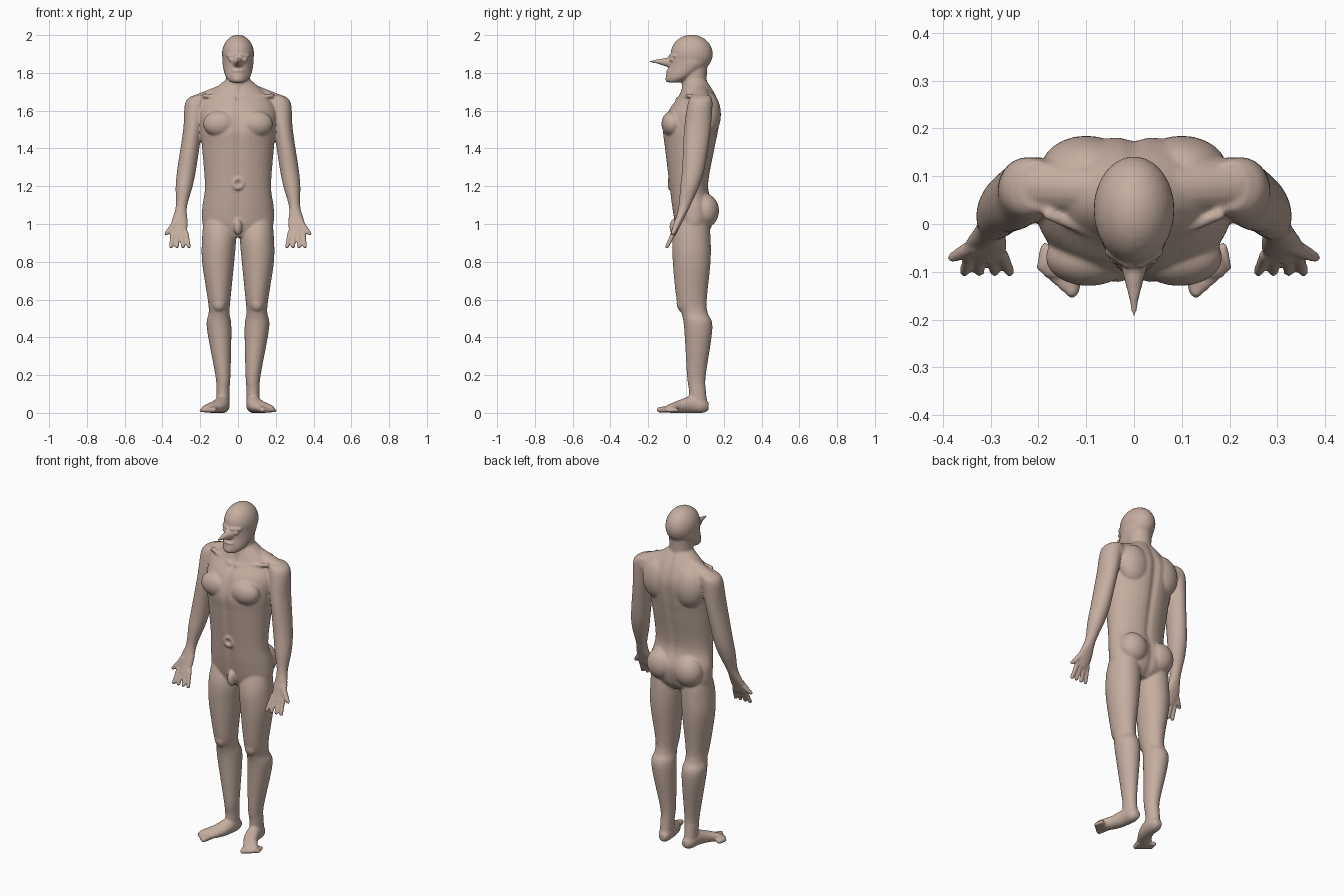
import bpy, bmesh, math
from mathutils import Matrix, Vector

if "Cube" in bpy.data.objects:
    bpy.data.objects.remove(bpy.data.objects["Cube"])

bm = bmesh.new()


def spline(rows, steps=6):
    """Smooth the key sections into closely spaced ones."""
    rows = [Vector(row) for row in rows]
    padded = [rows[0]] + rows + [rows[-1]]
    smooth = []
    for before, start, end, after in zip(padded, padded[1:], padded[2:], padded[3:]):
        tangent_in = (end - before) / 2
        tangent_out = (after - start) / 2
        for step in range(steps):
            t = step / steps
            ease = t * t * (3 - 2 * t)
            smooth.append(start.lerp(end, ease)
                          + tangent_in * t * (1 - t) ** 2
                          - tangent_out * t * t * (1 - t))
    return smooth + [rows[-1]]


def loft(rows, lengthwise=False, groove=0, taper=0, sides=40):
    """Each row is a position along the axis, a centre pair and a radius pair."""
    rings = []
    for along, centre_u, centre_v, radius_u, radius_v in spline(rows):
        ring = []
        for k in range(sides):
            angle = math.tau * k / sides
            u, v = math.cos(angle), math.sin(angle)
            # dent the front and back along the middle line
            v *= 1 - groove * math.exp(-(u / 0.12) ** 2)
            u *= 1 + taper * v
            across = centre_u + radius_u * u
            other = centre_v + radius_v * v
            point = (across, along, other) if lengthwise else (across, other, along)
            ring.append(bm.verts.new(point))
        rings.append(ring)
    for lower, upper in zip(rings, rings[1:]):
        for k in range(sides):
            n = (k + 1) % sides
            bm.faces.new((lower[k], lower[n], upper[n], upper[k]))
    bm.faces.new(rings[0])
    bm.faces.new(rings[-1])


def blob(centre, radii):
    matrix = Matrix.Translation(centre) @ Matrix.Diagonal((*radii, 1))
    bmesh.ops.create_uvsphere(bm, u_segments=24, v_segments=16, radius=1, matrix=matrix)


def rod(start, end, start_radius, end_radius):
    """Round-ended tapered rod, for fingers, toes and the nose."""
    start, end = Vector(start), Vector(end)
    direction = end - start
    turn = direction.to_track_quat("Z", "Y").to_matrix().to_4x4()
    bmesh.ops.create_cone(bm, cap_ends=True, segments=16, radius1=start_radius,
                          radius2=end_radius, depth=direction.length,
                          matrix=Matrix.Translation((start + end) / 2) @ turn)
    blob(start, [start_radius] * 3)
    blob(end, [end_radius] * 3)


def fan(count, first_base, last_base, first_tip, last_tip, first_radius, last_radius):
    """Evenly spread digits between the first and the last one."""
    for i in range(count):
        t = i / (count - 1)
        radius = first_radius + (last_radius - first_radius) * t
        base = Vector(first_base).lerp(Vector(last_base), t)
        tip = Vector(first_tip).lerp(Vector(last_tip), t)
        rod(base, tip, radius * 1.1, radius * 0.9)


# Left leg
loft([(1.03, .1, .04, .08, .08), (.93, .1, .03, .09, .1), (.8, .105, .03, .085, .1),
      (.6, .1, .03, .06, .08), (.53, .1, .045, .055, .07), (.45, .1, .065, .065, .075),
      (.2, .08, .055, .04, .05), (.12, .08, .06, .035, .045), (.04, .08, .065, .035, .05)])
kneecap = (.1, -.02, .58)
blob(kneecap, (.035, .03, .045))

# Left foot and toes
loft([(.12, .075, .035, .02, .02), (.09, .08, .04, .035, .04), (.03, .085, .045, .04, .045),
      (-.03, .105, .035, .045, .035), (-.08, .14, .025, .05, .025),
      (-.11, .15, .02, .04, .015)], lengthwise=True)
fan(5, (.12, -.09, .02), (.185, -.05, .015), (.13, -.14, .016), (.195, -.09, .012), .017, .011)

# Left arm and palm
loft([(1.68, .2, .08, .04, .05), (1.64, .22, .075, .06, .065), (1.5, .24, .06, .05, .07),
      (1.3, .27, .04, .05, .06), (1.2, .285, .02, .045, .05), (1.09, .3, -.01, .03, .03),
      (1, .31, -.045, .045, .02), (.94, .31, -.07, .035, .015)])

# Left fingers and thumb
fan(4, (.275, -.065, .955), (.345, -.065, .955), (.26, -.1, .88), (.355, -.1, .88), .012, .012)
thumb_joint = (.36, -.06, .97)
rod((.33, -.045, 1.01), thumb_joint, .018, .015)
rod(thumb_joint, (.38, -.07, .95), .015, .011)

# Left muscles: chest, shoulder blade, hip, shoulder slope and collar bone
blob((.095, -.07, 1.53), (.09, .06, .07))
blob((.1, .115, 1.58), (.095, .07, .12))
blob((.09, .1, 1.07), (.085, .075, .09))
rod((.05, .07, 1.7), (.2, .08, 1.63), .05, .06)
rod((.02, -.045, 1.66), (.18, .02, 1.68), .012, .012)

# Left eye and brow
blob((.035, -.075, 1.87), (.017, .012, .009))
rod((.015, -.085, 1.89), (.055, -.06, 1.89), .009, .008)

# Mirror everything so far to the right side
left_side = bm.verts[:] + bm.edges[:] + bm.faces[:]
right_side = bmesh.ops.duplicate(bm, geom=left_side)["geom"]
right_verts = [part for part in right_side if isinstance(part, bmesh.types.BMVert)]
bmesh.ops.scale(bm, vec=(-1, 1, 1), verts=right_verts)

# Torso with a groove along the chest and the spine
loft([(.93, 0, .03, .1, .06), (.98, 0, .04, .18, .095), (1.08, 0, .04, .19, .115),
      (1.2, 0, .015, .175, .105), (1.4, 0, .02, .19, .135), (1.5, 0, .025, .2, .15),
      (1.6, 0, .045, .205, .14), (1.68, 0, .06, .16, .1), (1.76, 0, .05, .07, .06)],
     groove=0.09)

# Neck, jaw and skull
loft([(1.68, 0, .05, .075, .075), (1.76, 0, .045, .065, .065), (1.86, 0, .05, .065, .065)])
loft([(1.75, 0, -.065, .04, .04), (1.78, 0, -.035, .065, .07), (1.84, 0, .01, .08, .1),
      (1.89, 0, .01, .08, .1)], taper=0.15)
blob((0, .03, 1.9), (.085, .112, .102))

# Nose, lips and chin
nose_bridge = (0, -.15, 1.86)
rod((0, -.08, 1.855), nose_bridge, .03, .012)
rod(nose_bridge, (0, -.19, 1.86), .012, .005)
for lip_height in (1.81, 1.79):
    blob((0, -.088, lip_height), (.034, .018, .008))
blob((0, -.09, 1.77), (.03, .02, .018))

# Navel rim and groin
for k in range(12):
    angle = math.tau * k / 12
    centre = Vector((math.cos(angle), 0, math.sin(angle))) * 0.025
    blob(centre + Vector((0, -.084, 1.215)), [.012] * 3)
blob((0, -.06, .985), (.022, .028, .045))

bmesh.ops.recalc_face_normals(bm, faces=bm.faces[:])
mesh = bpy.data.meshes.new("body")
bm.to_mesh(mesh)
bm.free()
body = bpy.data.objects.new("body", mesh)
bpy.context.collection.objects.link(body)

skin = bpy.data.materials.new("skin")
skin.use_nodes = True
colour = (.56, .42, .35, 1)
skin.diffuse_color = colour
skin.node_tree.nodes["Principled BSDF"].inputs["Base Color"].default_value = colour
mesh.materials.append(skin)

# Fuse the parts into one soft skin
fuse = body.modifiers.new("fuse", "REMESH")
fuse.mode = "VOXEL"
fuse.voxel_size = .0055
fuse.use_smooth_shade = True
soften = body.modifiers.new("soften", "SMOOTH")
soften.factor = .5
soften.iterations = 8
